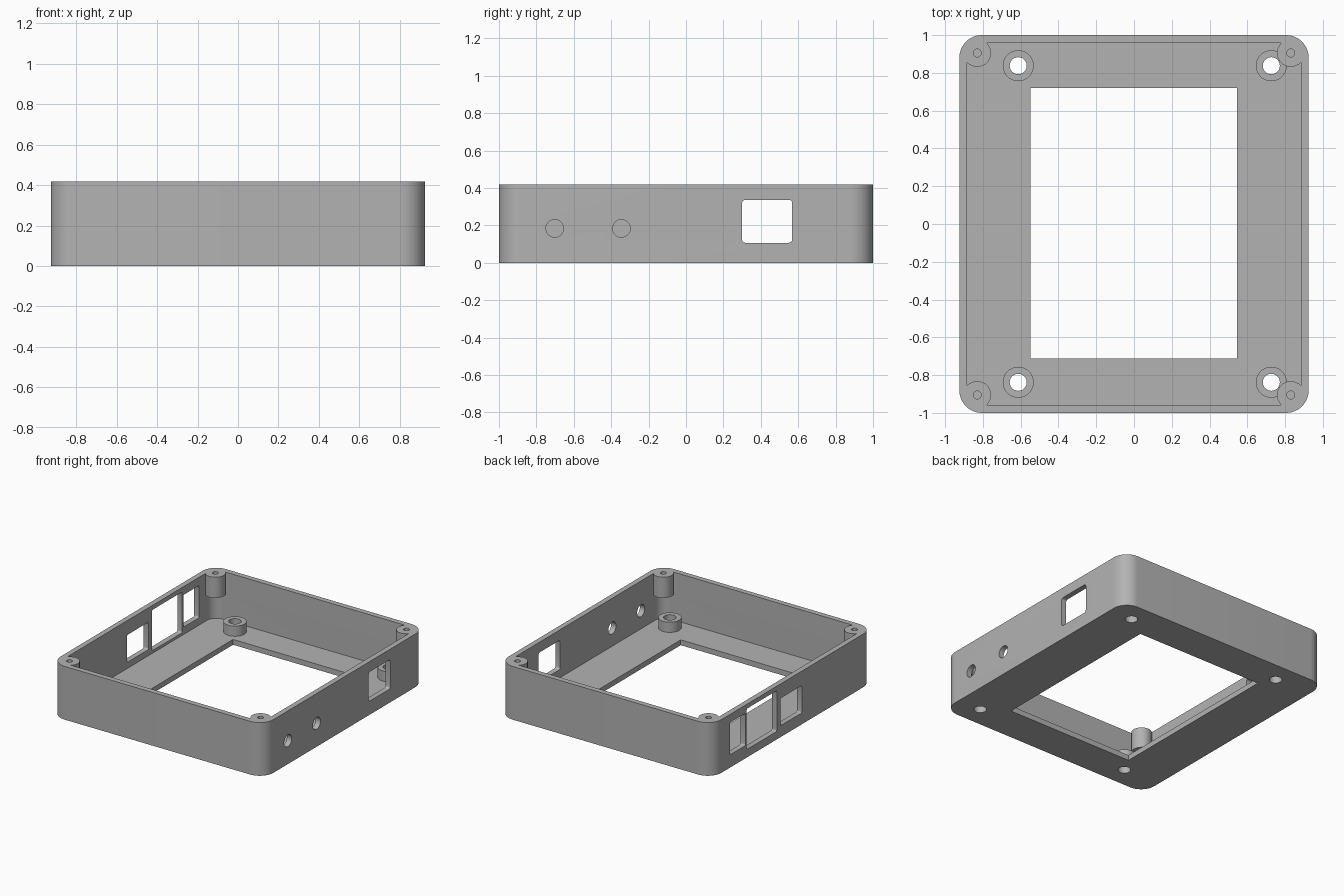
import bpy, bmesh, math
from mathutils import Matrix

if "Cube" in bpy.data.objects:
    bpy.data.objects.remove(bpy.data.objects["Cube"])

W, D, H = 0.925, 1.0, 0.418      # half width, half depth, height
WALL, FLOOR = 0.042, 0.042

grey = bpy.data.materials.new("grey plastic")
grey.diffuse_color = (0.45, 0.45, 0.45, 1)
grey.use_nodes = True
grey.node_tree.nodes["Principled BSDF"].inputs["Base Color"].default_value = grey.diffuse_color


def rounded_rect(u0, u1, v0, v1, r, n):
    """Outline of a rectangle with rounded corners."""
    if r == 0:
        return [(u1, v1), (u0, v1), (u0, v0), (u1, v0)]
    pts = []
    corners = [(u1 - r, v1 - r), (u0 + r, v1 - r), (u0 + r, v0 + r), (u1 - r, v0 + r)]
    for q, (cu, cv) in enumerate(corners):
        for i in range(n + 1):
            a = (q + i / n) * math.pi / 2
            pts.append((cu + r * math.cos(a), cv + r * math.sin(a)))
    return pts


def circle(u, v, r, n=40):
    return [(u + r * math.cos(2 * math.pi * i / n),
             v + r * math.sin(2 * math.pi * i / n)) for i in range(n)]


def prism(name, outline, lo, hi, along_x=False):
    """Extrude an outline along z, or a (y, z) outline along x."""
    bm = bmesh.new()
    base = bm.faces.new([bm.verts.new((u, v, lo)) for u, v in outline])
    ext = bmesh.ops.extrude_face_region(bm, geom=[base])
    top = [e for e in ext["geom"] if isinstance(e, bmesh.types.BMVert)]
    bmesh.ops.translate(bm, vec=(0, 0, hi - lo), verts=top)
    if along_x:  # cycle axes: (u, v, w) -> (w, u, v)
        m = Matrix(((0, 0, 1, 0), (1, 0, 0, 0), (0, 1, 0, 0), (0, 0, 0, 1)))
        bmesh.ops.transform(bm, matrix=m, verts=bm.verts)
    bmesh.ops.recalc_face_normals(bm, faces=bm.faces)
    me = bpy.data.meshes.new(name)
    bm.to_mesh(me)
    bm.free()
    me.materials.append(grey)
    ob = bpy.data.objects.new(name, me)
    bpy.context.collection.objects.link(ob)
    return ob


def combine(target, tool, operation):
    """Apply a boolean and remove the tool."""
    mod = target.modifiers.new("bool", 'BOOLEAN')
    mod.operation, mod.solver, mod.object = operation, 'EXACT', tool
    bpy.context.view_layer.objects.active = target
    bpy.ops.object.modifier_apply(modifier=mod.name)
    bpy.data.objects.remove(tool, do_unlink=True)


# Open tray with rounded corners
case = prism("enclosure_case", rounded_rect(-W, W, -D, D, 0.12, 12), 0, H)
iw, idp = W - WALL, D - WALL
combine(case, prism("cavity", rounded_rect(-iw, iw, -idp, idp, 0.08, 10), FLOOR, 1), 'DIFFERENCE')

# Corner screw bosses hanging from the rim, and floor standoffs
bosses = [(x, y) for x in (-0.83, 0.83) for y in (-0.905, 0.905)]
standoffs = [(x, y) for x in (-0.613, 0.727) for y in (-0.838, 0.838)]
for x, y in bosses:
    combine(case, prism("boss", circle(x, y, 0.073), 0.255, H), 'UNION')
for x, y in standoffs:
    combine(case, prism("standoff", circle(x, y, 0.082), 0.02, FLOOR + 0.08), 'UNION')

# Screw holes
for x, y in bosses:
    combine(case, prism("boss_hole", circle(x, y, 0.021, 24), 0.2, 1), 'DIFFERENCE')
for x, y in standoffs:
    combine(case, prism("standoff_hole", circle(x, y, 0.045), -0.1, 0.2), 'DIFFERENCE')

# Large floor opening
combine(case, prism("opening", rounded_rect(-0.547, 0.545, -0.713, 0.72, 0, 1), -0.1, 0.1), 'DIFFERENCE')

# Right wall: two round holes and a window
for y in (-0.702, -0.345):
    combine(case, prism("round_port", circle(y, 0.184, 0.047), 0.8, 1.1, True), 'DIFFERENCE')
combine(case, prism("right_window", rounded_rect(0.30, 0.568, 0.107, 0.337, 0.018, 5), 0.8, 1.1, True), 'DIFFERENCE')

# Left wall: three connector windows
for y0, y1, z0, z1 in ((-0.115, 0.15, 0.09, 0.305), (0.195, 0.568, 0.063, 0.383),
                       (0.584, 0.778, 0.10, 0.353)):
    combine(case, prism("left_window", rounded_rect(y0, y1, z0, z1, 0.012, 4), -1.1, -0.8, True), 'DIFFERENCE')

# Smooth curved walls, keep edges crisp
bpy.ops.object.select_all(action='DESELECT')
case.select_set(True)
bpy.context.view_layer.objects.active = case
bpy.ops.object.shade_smooth_by_angle(angle=math.radians(30))
